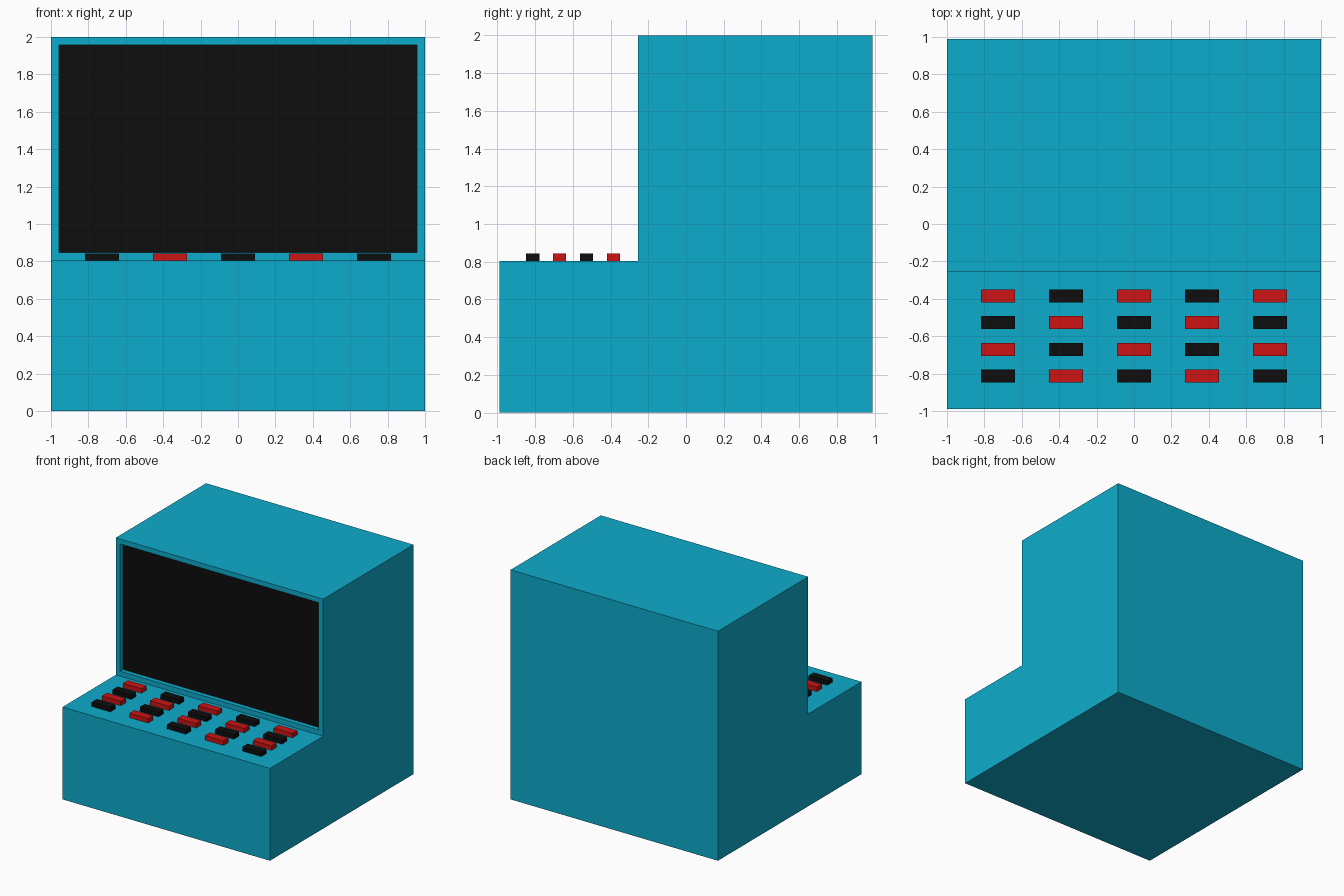
import bpy, bmesh
from mathutils import Vector

if "Cube" in bpy.data.objects:
    bpy.data.objects.remove(bpy.data.objects["Cube"])


def material(name, rgb):
    mat = bpy.data.materials.new(name)
    mat.diffuse_color = (*rgb, 1)
    mat.use_nodes = True
    mat.node_tree.nodes["Principled BSDF"].inputs["Base Color"].default_value = mat.diffuse_color
    return mat


TEAL = material("teal", (0.004, 0.413, 0.604))
BLACK = material("black", (0.004, 0.004, 0.004))
RED = material("red", (0.604, 0.007, 0.007))

DECK_Z, DECK_BACK, HALF_Y = 0.805, -0.255, 0.988


def add_object(name, bm, *mats):
    mesh = bpy.data.meshes.new(name)
    bm.to_mesh(mesh)
    bm.free()
    for mat in mats:
        mesh.materials.append(mat)
    obj = bpy.data.objects.new(name, mesh)
    bpy.context.collection.objects.link(obj)
    return obj


# Cabinet: stepped side profile extruded across x, with a recessed black screen
profile = [(-HALF_Y, 0), (HALF_Y, 0), (HALF_Y, 2), (DECK_BACK, 2),
           (DECK_BACK, DECK_Z), (-HALF_Y, DECK_Z)]
bm = bmesh.new()
side = bm.faces.new([bm.verts.new((-1, y, z)) for y, z in profile])
extruded = bmesh.ops.extrude_face_region(bm, geom=[side])["geom"]
bmesh.ops.translate(bm, vec=(2, 0, 0),
                    verts=[g for g in extruded if isinstance(g, bmesh.types.BMVert)])
bmesh.ops.recalc_face_normals(bm, faces=bm.faces)
screen = next(f for f in bm.faces
              if (f.calc_center_median() - Vector((0, DECK_BACK, (2 + DECK_Z) / 2))).length < 0.01)
bmesh.ops.inset_individual(bm, faces=[screen], thickness=0.043, use_even_offset=True)
bmesh.ops.inset_individual(bm, faces=[screen], thickness=0, depth=0)
bmesh.ops.translate(bm, vec=(0, 0.04, 0), verts=screen.verts[:])
screen.material_index = 1
add_object("cabinet", bm, TEAL, BLACK)

# Control buttons: five columns by four rows in a red and black checker
for row in range(4):
    for col in range(5):
        bm = bmesh.new()
        bmesh.ops.create_cube(bm, size=1)
        bmesh.ops.scale(bm, vec=(0.18, 0.07, 0.038), verts=bm.verts)
        button = add_object(f"button_{row + 1}_{col + 1}", bm,
                            BLACK if (row + col) % 2 else RED)
        button.location = (0.3636 * (col - 2), -0.385 - 0.1425 * row, DECK_Z + 0.019)
